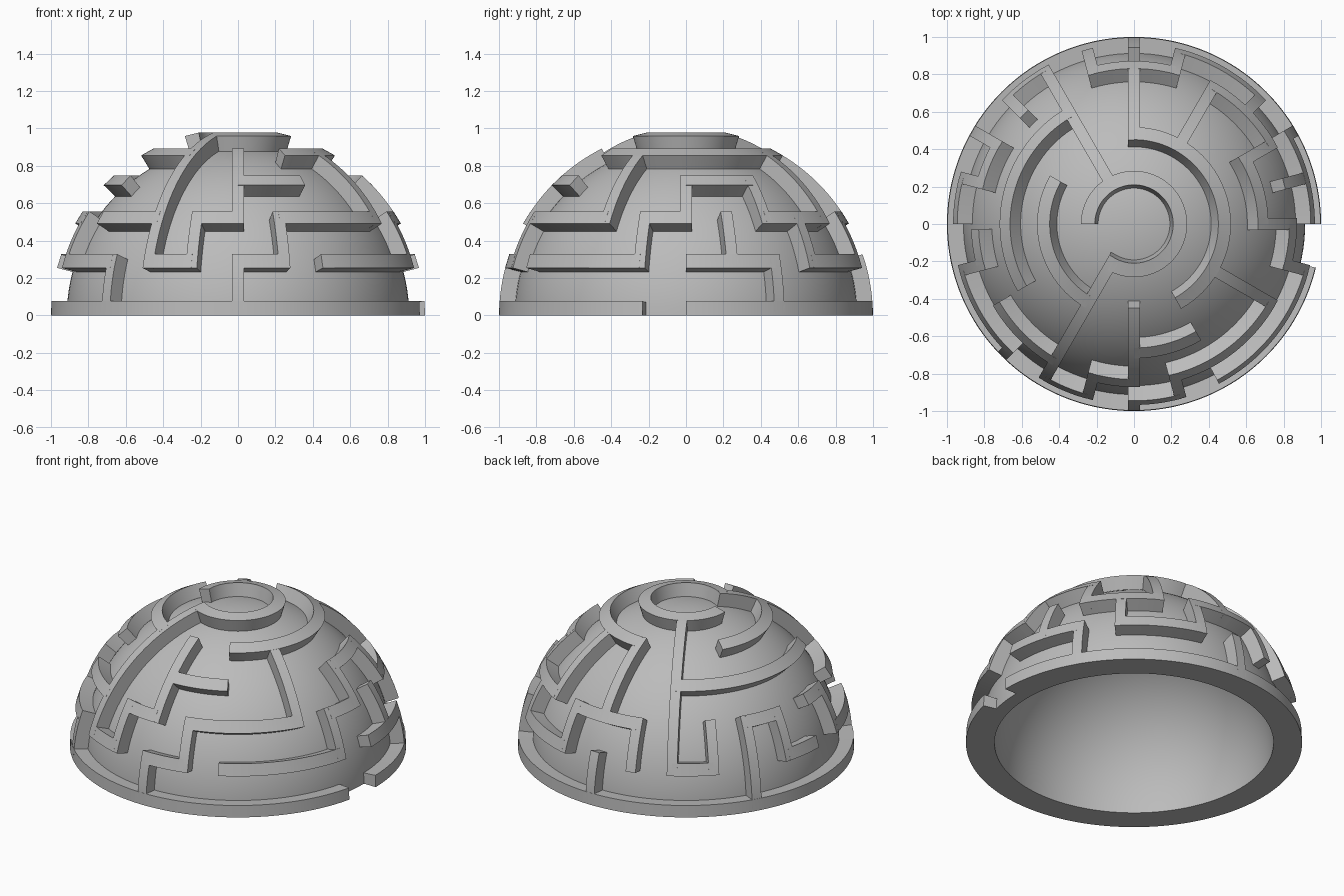
import bpy
import bmesh
from math import radians, cos, sin, ceil
from mathutils import Matrix, Vector

cube = bpy.data.objects.get("Cube")
if cube:
    bpy.data.objects.remove(cube)

OUTER, SHELL, INNER = 1.0, 0.915, 0.83   # wall top, dome surface, dome cavity
ROOT = 0.905                             # walls sink slightly into the dome
STEP, BAND = 14.7, 4.4                   # elevation pitch and height of a ring, degrees
HALF = 0.031                             # half width of a spoke wall

grey = bpy.data.materials.new("plain_grey")
grey.use_nodes = True
COLOUR = (0.5, 0.5, 0.5, 1)
grey.diffuse_color = COLOUR
grey.node_tree.nodes["Principled BSDF"].inputs["Base Color"].default_value = COLOUR


def finish(bm, name):
    bmesh.ops.recalc_face_normals(bm, faces=bm.faces)
    mesh = bpy.data.meshes.new(name)
    bm.to_mesh(mesh)
    bm.free()
    mesh.materials.append(grey)
    obj = bpy.data.objects.new(name, mesh)
    bpy.context.collection.objects.link(obj)
    bpy.ops.object.select_all(action='DESELECT')
    obj.select_set(True)
    bpy.context.view_layer.objects.active = obj
    bpy.ops.object.shade_smooth_by_angle(angle=radians(30))
    return obj


def polar(radius, elev, azim):
    e, a = radians(elev), radians(azim)
    return Vector((radius * cos(e) * cos(a), radius * cos(e) * sin(a), radius * sin(e)))


def sweep(bm, sections):
    """Closed bar through a list of four-cornered sections."""
    loops = [[bm.verts.new(p) for p in s] for s in sections]
    for a, b in zip(loops, loops[1:]):
        for i in range(4):
            j = (i + 1) % 4
            bm.faces.new((a[i], a[j], b[j], b[i]))
    bm.faces.new(loops[0])
    bm.faces.new(loops[-1])


def ring_wall(bm, level, start, end):
    """Arc of wall along one level of the dome."""
    low = level * STEP
    n = ceil((end - start) / 1.5)
    sections = []
    for i in range(n + 1):
        a = start + (end - start) * i / n
        sections.append([polar(r, e, a) for r, e in
                         ((ROOT, low), (OUTER, low), (OUTER, low + BAND), (ROOT, low + BAND))])
    sweep(bm, sections)


def spoke_wall(bm, azim, bottom, top):
    """Wall of even width climbing from one level to another."""
    low, high = bottom * STEP, top * STEP + BAND
    n = ceil((high - low) / 1.5)
    turn = Matrix.Rotation(radians(azim), 3, 'Z')
    sections = []
    for i in range(n + 1):
        e = low + (high - low) * i / n
        sections.append([turn @ (polar(r, e, 0) + Vector((0, s, 0))) for r, s in
                         ((ROOT, -HALF), (OUTER - 0.001, -HALF),
                          (OUTER - 0.001, HALF), (ROOT, HALF))])
    sweep(bm, sections)


# Hollow dome, revolved from its half profile
bm = bmesh.new()
N = 32
profile = [polar(SHELL, 90 * i / N, 0) for i in range(N + 1)]
profile += [polar(INNER, 90 * i / N, 0) for i in range(N, -1, -1)]
verts = [bm.verts.new(p) for p in profile]
edges = [bm.edges.new(pair) for pair in zip(verts, verts[1:] + verts[:1])
         if max(v.co.x for v in pair) > 0.001]
bmesh.ops.spin(bm, geom=verts + edges, cent=(0, 0, 0), axis=(0, 0, 1),
               angle=radians(360), steps=128, use_merge=False)
bmesh.ops.remove_doubles(bm, verts=bm.verts, dist=0.0005)
finish(bm, "dome_shell")

# Ring walls: level, then start and end bearing of each arc
RINGS = {
    "base_rim": (0, [(0, 346.5)]),
    "ring_first": (1, [(0, 30), (45, 75), (120, 135), (165, 180), (195, 225),
                       (240, 255), (270, 285), (298, 345)]),
    "ring_second": (2, [(30, 60), (75, 105), (150, 165), (182, 195), (210, 240),
                        (255, 270), (285, 330), (345, 360)]),
    "ring_third": (3, [(0, 30), (120, 210), (270, 300)]),
    "ring_fourth": (4, [(-61, 90), (150, 240)]),
    "ring_top": (5, [(-120, 180)]),
}
for name, (level, arcs) in RINGS.items():
    bm = bmesh.new()
    for start, end in arcs:
        ring_wall(bm, level, start, end)
    finish(bm, name)

# Spoke walls: bearings grouped by the levels they join
SPOKES = {
    "spokes_rim_to_first": (0, 1, (30, 90, 150, 225, 270)),
    "spokes_first_to_second": (1, 2, (15, 45, 75, 105, 135, 150, 165, 195, 255, 285, 345)),
    "spokes_second_to_third": (2, 3, (0, 30)),
    "spokes_second_to_fourth": (2, 4, (60, 90, 270, 330)),
    "spokes_first_to_top": (1, 5, (120, 240)),
}
for name, (bottom, top, bearings) in SPOKES.items():
    bm = bmesh.new()
    for azim in bearings:
        spoke_wall(bm, azim, bottom, top)
    finish(bm, name)
